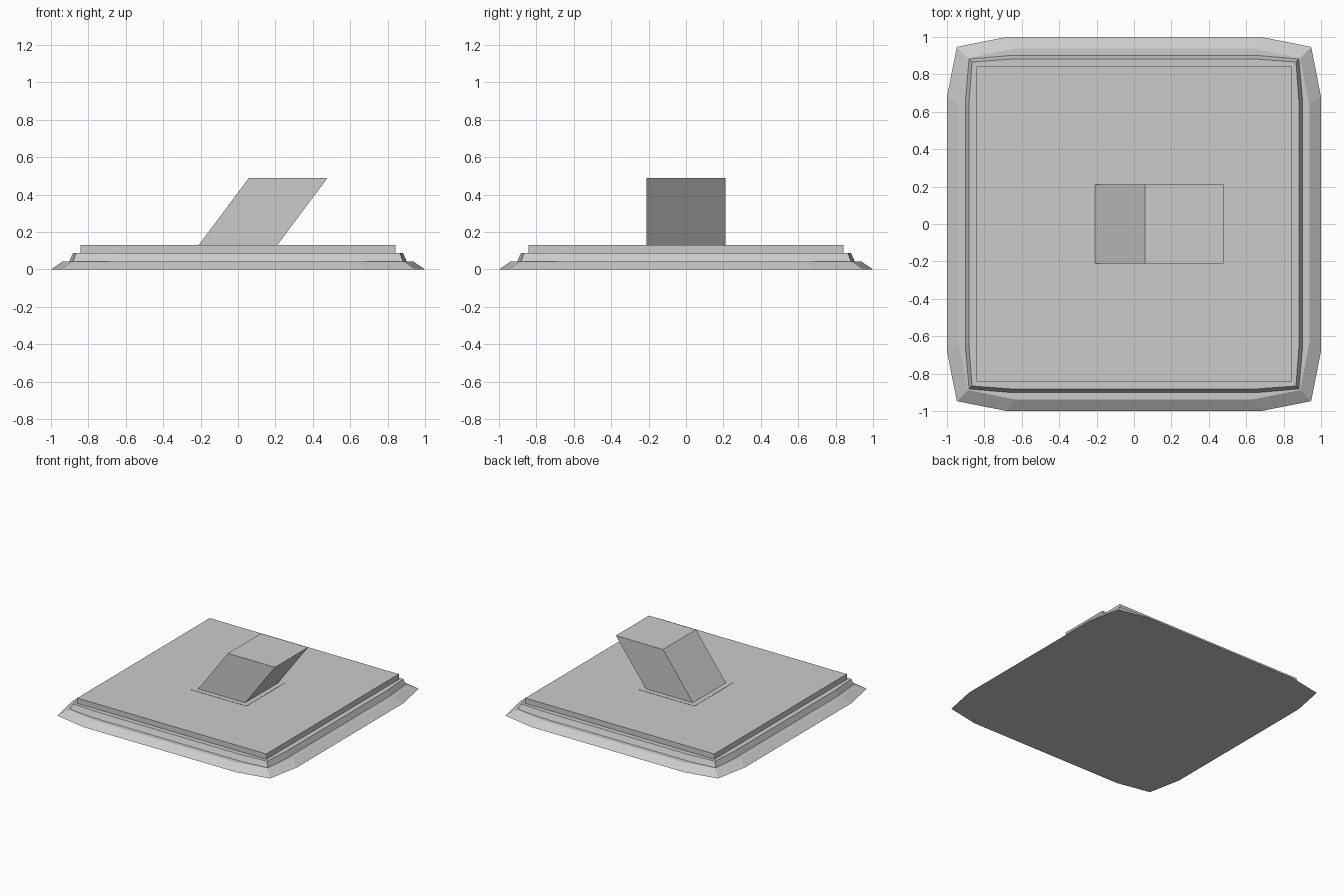
import bpy, bmesh

if "Cube" in bpy.data.objects:
    bpy.data.objects.remove(bpy.data.objects["Cube"])


def loft(name, rings):
    """Closed solid through a stack of rings with equal point counts."""
    bm = bmesh.new()
    loops = [[bm.verts.new(p) for p in ring] for ring in rings]
    n = len(loops[0])
    for a, b in zip(loops, loops[1:]):
        for i in range(n):
            j = (i + 1) % n
            bm.faces.new((a[i], a[j], b[j], b[i]))
    bm.faces.new(loops[0][::-1])
    bm.faces.new(loops[-1])
    bmesh.ops.recalc_face_normals(bm, faces=bm.faces)
    mesh = bpy.data.meshes.new(name)
    bm.to_mesh(mesh)
    bm.free()
    obj = bpy.data.objects.new(name, mesh)
    bpy.context.collection.objects.link(obj)
    return obj


def bowed(side, flat, corner, z):
    """Twelve-sided outline: a square with slightly bowed-out sides."""
    pts = []
    x_axis = (1, 0)
    for _ in range(4):
        c, s = x_axis
        for x, y in ((side, -flat), (side, flat), (corner, corner)):
            pts.append((c * x - s * y, s * x + c * y, z))
        x_axis = (-s, c)
    return pts


def square(half, z, shift=0.0):
    return [(sx * half + shift, sy * half, z)
            for sx, sy in ((-1, -1), (1, -1), (1, 1), (-1, 1))]


# Sloped foot of the base
loft("base_skirt", [bowed(1.0, 0.68, 0.947, 0.0), bowed(0.937, 0.64, 0.888, 0.043)])
# Slightly tapered middle step
loft("base_step", [bowed(0.902, 0.65, 0.882, 0.043), bowed(0.883, 0.635, 0.866, 0.087)])
# Square top plate
loft("top_plate", [square(0.843, 0.087), square(0.843, 0.13)])
# Thin trim around the foot of the block
loft("block_trim", [square(0.25, 0.13), square(0.25, 0.132)])
# Leaning block
loft("leaning_block", [square(0.21, 0.13), square(0.21, 0.489, 0.268)])
